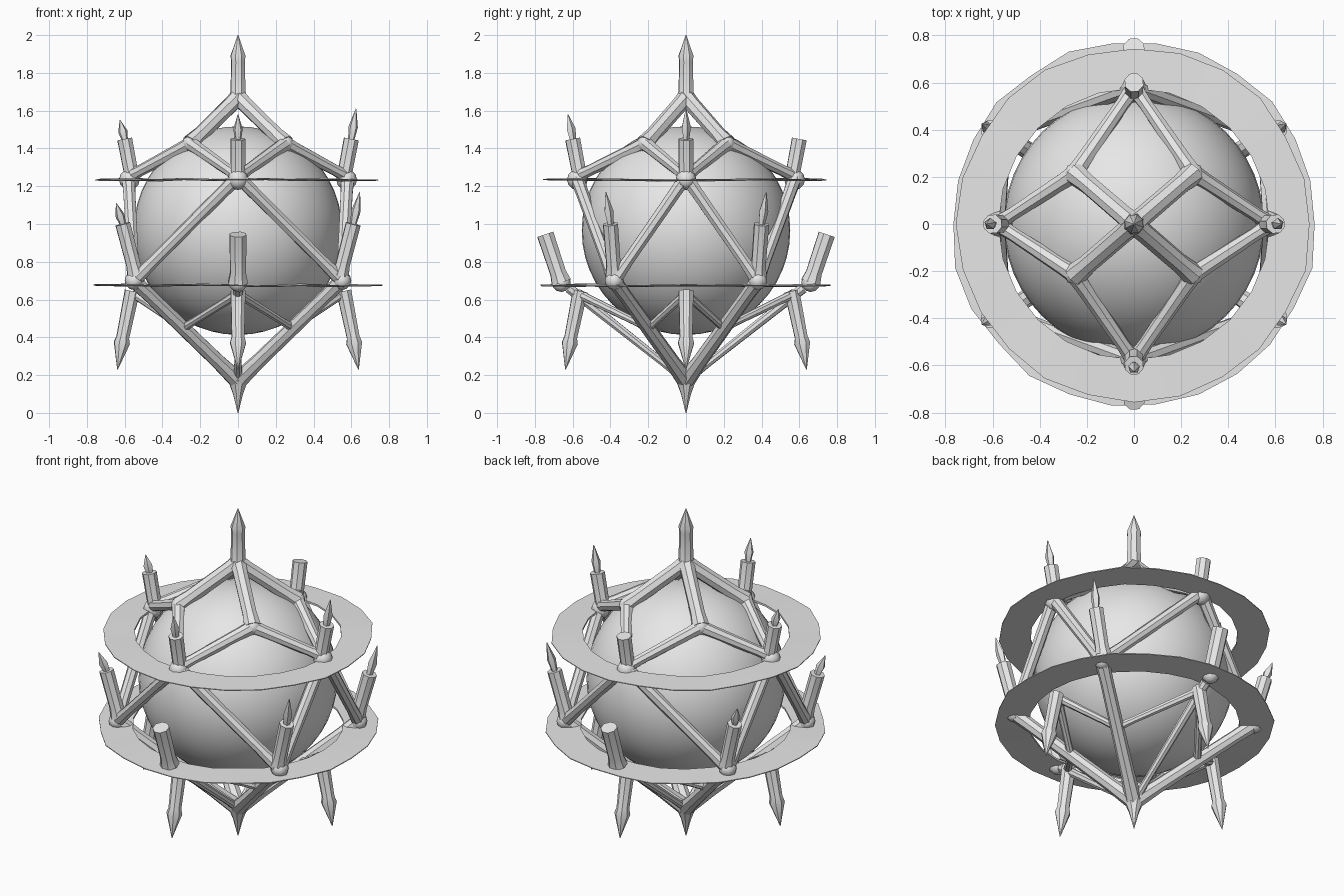
import bpy, bmesh, math, random
from mathutils import Vector

random.seed(4)
if "Cube" in bpy.data.objects:
    bpy.data.objects.remove(bpy.data.objects["Cube"])

grey = bpy.data.materials.new("plain_grey")
grey.use_nodes = True
grey.diffuse_color = (0.8, 0.8, 0.8, 1)
grey.node_tree.nodes["Principled BSDF"].inputs["Base Color"].default_value = (0.8, 0.8, 0.8, 1)


def finish(name, bm, angle=40):
    bmesh.ops.recalc_face_normals(bm, faces=bm.faces)
    mesh = bpy.data.meshes.new(name)
    bm.to_mesh(mesh)
    bm.free()
    mesh.materials.append(grey)
    mesh.shade_smooth()
    mesh.set_sharp_from_angle(angle=math.radians(angle))
    obj = bpy.data.objects.new(name, mesh)
    bpy.context.collection.objects.link(obj)
    return obj


def rod(name, points, radii, sides=8):
    """Round bar through the points, with one radius at each point."""
    pts = [Vector(p) for p in points]
    bm = bmesh.new()
    loops = []
    for i, (p, r) in enumerate(zip(pts, radii)):
        axis = (pts[min(i + 1, len(pts) - 1)] - pts[max(i - 1, 0)]).normalized()
        side = axis.cross(Vector((0.31, 0.95, 0.07))).normalized()
        up = axis.cross(side)
        loops.append([bm.verts.new(p + r * (side * math.cos(a) + up * math.sin(a)))
                      for a in (math.tau * k / sides for k in range(sides))])
    for a, b in zip(loops, loops[1:]):
        for k in range(sides):
            n = (k + 1) % sides
            bm.faces.new((a[k], a[n], b[n], b[k]))
    bm.faces.new(loops[0])
    bm.faces.new(loops[-1])
    return finish(name, bm)


def strut(name, a, b, r0=0.04, r1=0.03):
    a, b = Vector(a), Vector(b)
    rod(name, [a, a.lerp(b, 0.15), a.lerp(b, 0.8), b], [r0, r0 * 0.9, r1, r1 * 1.2])


def ball(name, centre, radius, segments, rings):
    bm = bmesh.new()
    bmesh.ops.create_uvsphere(bm, u_segments=segments, v_segments=rings, radius=radius)
    bmesh.ops.translate(bm, verts=bm.verts, vec=centre)
    return finish(name, bm, 60)


def ring(name, z, inner, outer, sides, thick=0.012):
    """Flat, slightly uneven band around the core."""
    bm = bmesh.new()
    rows = []
    for k in range(sides):
        a = math.tau * k / sides
        wobble = random.uniform(-0.01, 0.008)
        dz = random.uniform(-0.004, 0.004)
        corners = ((inner, -1), (outer + wobble, -0.4), (outer + wobble, 0.4), (inner, 1))
        rows.append([bm.verts.new((r * math.cos(a), r * math.sin(a), z + dz + s * thick / 2))
                     for r, s in corners])
    for k in range(sides):
        a, b = rows[k], rows[(k + 1) % sides]
        for j in range(4):
            n = (j + 1) % 4
            bm.faces.new((a[j], a[n], b[n], b[j]))
    return finish(name, bm)


def candle(name, base, end, tip=None, radius=0.04):
    """Short post with a flared foot and an optional thin pointed tip."""
    base, end = Vector(base), Vector(end)
    rod(name, [base, base.lerp(end, 0.2), end], [radius * 1.25, radius, radius * 1.05])
    if tip:
        tip = Vector(tip)
        rod(name + "_tip", [end.lerp(tip, -0.1), end.lerp(tip, 0.4), tip],
            [0.016, 0.026, 0.002], 5)


# Core and the two flat rings
ball("core", (0, 0, 0.965), 0.552, 48, 24)
ring("upper_ring", 1.235, 0.575, 0.75, 24)
ring("lower_ring", 0.675, 0.585, 0.775, 26)

# Top and bottom points
rod("top_spike", [(0, 0, 1.64), (0, 0, 1.7), (0, 0, 1.86), (0, 0, 1.89), (0, 0, 2.0)],
    [0.06, 0.042, 0.038, 0.042, 0.002])
rod("bottom_spike", [(0, 0, 0.23), (0, 0, 0.17), (0, 0, 0.1), (0, 0, 0)],
    [0.03, 0.055, 0.028, 0.002])

signs = [(sx, sy) for sx in (-1, 1) for sy in (-1, 1)]
crown = (0, 0, 1.67)
foot = (0, 0, 0.17)

# Four-way frame: crown legs, side braces and lower legs
for sx, sy in signs:
    knee = (sx * 0.25, sy * 0.215, 1.425)
    corner = (sx * 0.55, sy * 0.38, 0.70)
    shin = (sx * 0.29, sy * 0.2, 0.45)
    ball("knee_joint", knee, 0.045, 8, 6)
    ball("corner_joint", corner, 0.05, 8, 6)
    strut("crown_leg", crown, knee, 0.048, 0.042)
    for hub, hang in (((sx * 0.58, 0, 1.25), (sx * 0.55, 0, 0.63)),
                      ((0, sy * 0.58, 1.25), (0, sy * 0.57, 0.63))):
        strut("shoulder_strut", knee, hub, 0.04, 0.03)
        strut("side_strut", hub, corner, 0.038, 0.032)
        strut("lower_brace", hang, shin, 0.026, 0.02)
    strut("lower_leg", corner, foot, 0.042, 0.04)
    candle("corner_candle", (sx * 0.54, sy * 0.38, 0.73), (sx * 0.61, sy * 0.40, 1.0),
           (sx * 0.645, sy * 0.425, 1.14 + 0.03 * sx))

# Parts on the four main directions
upper_tips = {(-1, 0): 1.55, (1, 0): 1.61, (0, -1): 1.58, (0, 1): None}
for (dx, dy), tip_z in upper_tips.items():
    def at(radius, z):
        return (dx * radius, dy * radius, z)

    ball("upper_joint", at(0.575, 1.235), 0.055, 8, 6)
    candle("upper_candle", at(0.56, 1.24), at(0.60, 1.45), at(0.625, tip_z) if tip_z else None)
    rod("hanging_spike", [at(0.56, 0.645), at(0.61, 0.40), at(0.615, 0.37), at(0.638, 0.23)],
        [0.042, 0.036, 0.045, 0.002])
    if dy:
        # Front and back posts on the lower ring
        ball("end_joint", at(0.66, 0.69), 0.05, 8, 6)
        candle("end_candle", at(0.66, 0.69), at(0.745, 0.945), radius=0.045)
        strut("thin_leg", at(0.62, 0.66), foot, 0.028, 0.02)
